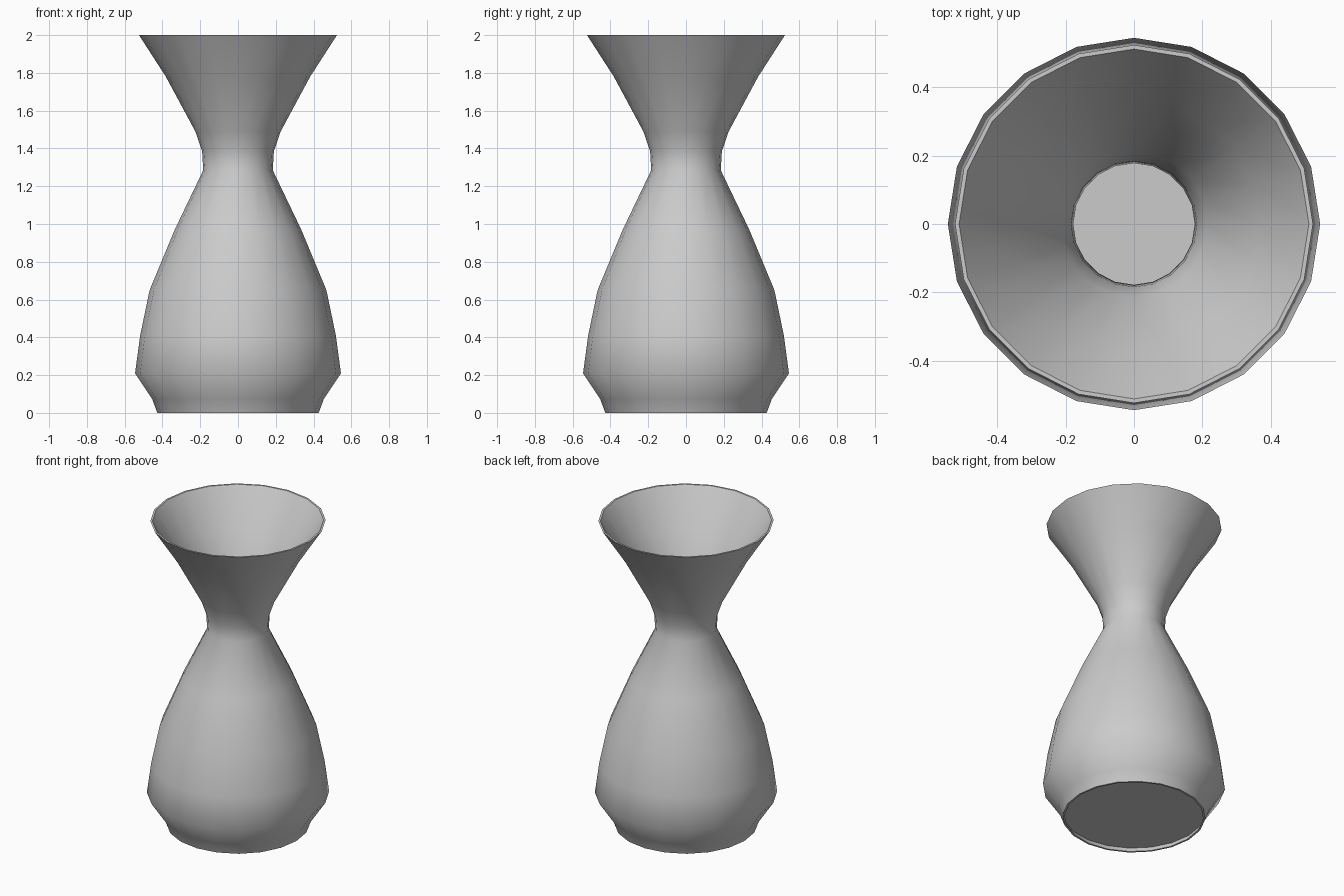
import bpy, bmesh, math

if "Cube" in bpy.data.objects:
    bpy.data.objects.remove(bpy.data.objects["Cube"])

SIDES = 20
# Outer silhouette (radius, height), base to rim
OUTER = [(0.427, 0), (0.455, 0.075), (0.545, 0.21), (0.518, 0.41), (0.468, 0.65),
         (0.335, 0.97), (0.184, 1.285), (0.19, 1.385), (0.226, 1.49),
         (0.382, 1.78), (0.524, 2.0)]


def ring(bm, r, z):
    return [bm.verts.new((r * math.cos(2 * math.pi * i / SIDES),
                          r * math.sin(2 * math.pi * i / SIDES), z)) for i in range(SIDES)]


def bridge(bm, a, b):
    for i in range(SIDES):
        j = (i + 1) % SIDES
        bm.faces.new((a[i], a[j], b[j], b[i]))


def finish(bm, name):
    bmesh.ops.recalc_face_normals(bm, faces=bm.faces[:])
    mesh = bpy.data.meshes.new(name)
    bm.to_mesh(mesh)
    bm.free()
    obj = bpy.data.objects.new(name, mesh)
    bpy.context.collection.objects.link(obj)
    bpy.ops.object.select_all(action='DESELECT')
    obj.select_set(True)
    bpy.context.view_layer.objects.active = obj
    bpy.ops.object.shade_smooth_by_angle(angle=math.radians(50))
    return obj


# Thin-walled carafe shell: up the outside, over the rim, down the inside
bm = bmesh.new()
inner = [(r - (0.006 if r < 0.2 else 0.012), z) for r, z in reversed(OUTER)]
rings = [ring(bm, r, z) for r, z in OUTER + inner]
for a, b in zip(rings, rings[1:] + rings[:1]):
    bridge(bm, a, b)
finish(bm, "carafe_wall")

# Floor plate, slightly recessed above the foot edge
bm = bmesh.new()
low, high = ring(bm, 0.428, 0.03), ring(bm, 0.432, 0.042)
bridge(bm, low, high)
bm.faces.new(low)
bm.faces.new(high)
finish(bm, "carafe_floor")
